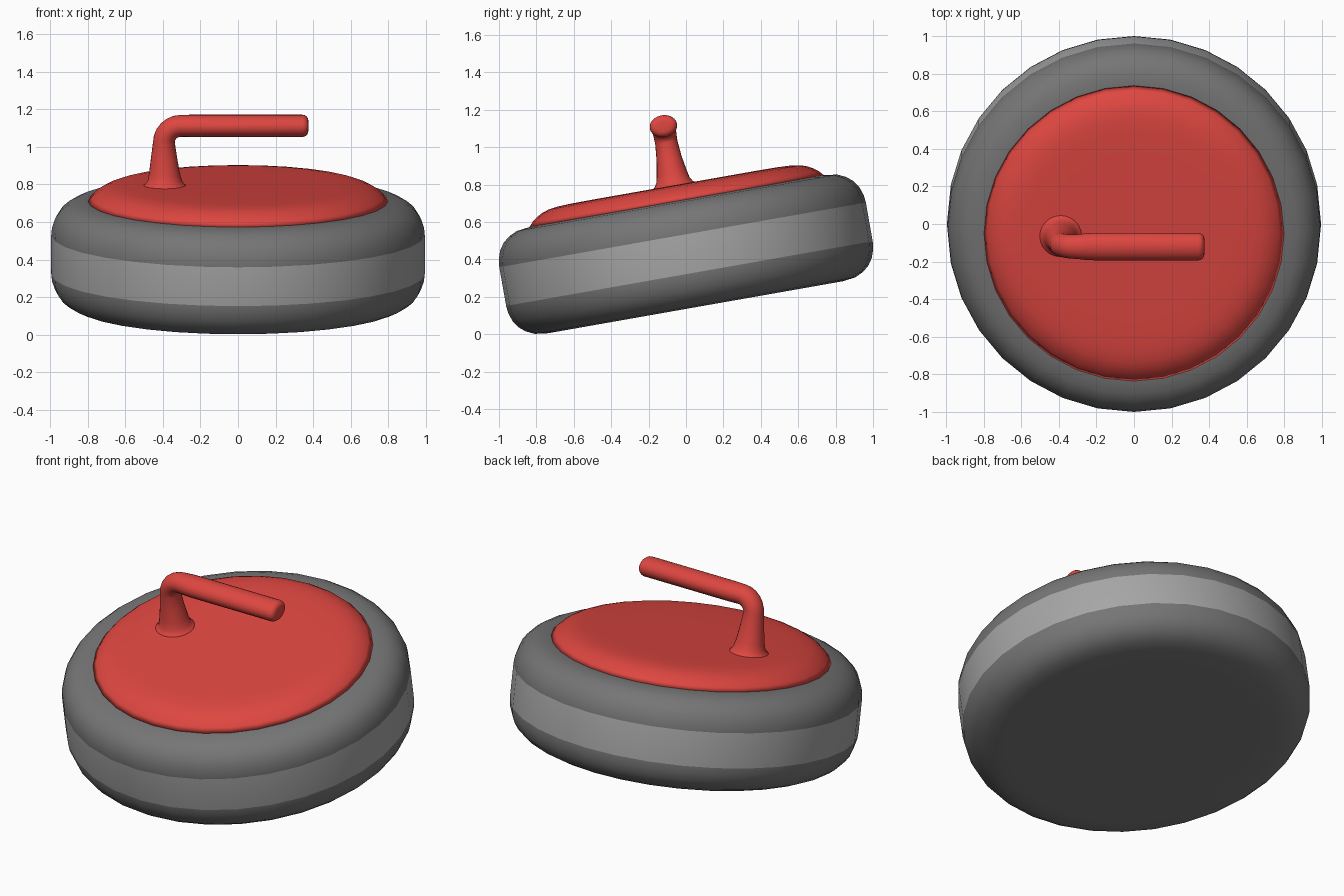
import bpy, bmesh, math
from mathutils import Vector, Matrix

if "Cube" in bpy.data.objects:
    bpy.data.objects.remove(bpy.data.objects["Cube"])

# whole model leans 10 degrees, lifted so its lowest edge touches the ground
TILT = Matrix.Translation((0, 0, 0.428)) @ Matrix.Rotation(math.radians(10), 4, 'X')


def material(name, rgb):
    m = bpy.data.materials.new(name)
    m.diffuse_color = (*rgb, 1)
    m.use_nodes = True
    m.node_tree.nodes["Principled BSDF"].inputs["Base Color"].default_value = m.diffuse_color
    return m


red = material("red", (0.73, 0.062, 0.052))
dark_grey = material("dark grey", (0.18, 0.18, 0.18))
light_grey = material("light grey", (0.38, 0.38, 0.38))


def loft(name, rings, mats, rule=None):
    """Skin a list of closed vertex rings and cap both ends."""
    bm = bmesh.new()
    loops = [[bm.verts.new(p) for p in ring] for ring in rings]
    for a, b in zip(loops, loops[1:]):
        for i in range(len(a)):
            j = (i + 1) % len(a)
            bm.faces.new((a[i], a[j], b[j], b[i]))
    bm.faces.new(loops[0][::-1])
    bm.faces.new(loops[-1])
    bmesh.ops.recalc_face_normals(bm, faces=bm.faces)
    for f in bm.faces:
        f.smooth = True
        if rule:
            f.material_index = rule(f.calc_center_median())
    bm.transform(TILT)
    me = bpy.data.meshes.new(name)
    bm.to_mesh(me)
    bm.free()
    for m in mats:
        me.materials.append(m)
    ob = bpy.data.objects.new(name, me)
    bpy.context.collection.objects.link(ob)
    return ob


def circle(r, z, n=32):
    return [(r * math.cos(2 * math.pi * i / n), r * math.sin(2 * math.pi * i / n), z)
            for i in range(n)]


# stone body: rounded disc with a pale belt round the middle
upper = [(0.995, 0.105), (0.991, 0.145), (0.975, 0.192), (0.95, 0.229),
         (0.915, 0.258), (0.87, 0.279), (0.80, 0.288)]
profile = [(0.7, -0.288)] + [(r, -z) for r, z in reversed(upper)] + upper
loft("stone_body", [circle(r, z) for r, z in profile], [dark_grey, light_grey],
     lambda c: 1 if abs(c.z) < 0.1 and math.hypot(c.x, c.y) > 0.5 else 0)

# coloured cap on top
cap = [(0.80, 0.287), (0.777, 0.313), (0.75, 0.334), (0.72, 0.350),
       (0.685, 0.362), (0.63, 0.370), (0.56, 0.373), (0.45, 0.374)]
loft("top_cap", [circle(r, z) for r, z in cap], [red])

# handle: flared post, bend, then a wide oval grip
# each section is x, z, lean angle, half thickness, half width
sections = [(-0.39, 0.366, 0, 0.125, 0.125), (-0.39, 0.378, 0, 0.105, 0.105),
            (-0.39, 0.40, 0, 0.091, 0.091), (-0.392, 0.44, 0, 0.082, 0.082),
            (-0.394, 0.52, 0, 0.070, 0.068)]
for k in range(7):
    a = math.radians(15 * k)
    sections.append((-0.305 - 0.09 * math.cos(a), 0.605 + 0.09 * math.sin(a),
                     a, 0.058, 0.060 + 0.001 * k))
q = math.pi / 2
sections += [(-0.25, 0.695, q, 0.059, 0.072), (-0.2, 0.695, q, 0.059, 0.074)]
for k in range(5):
    b = math.radians(22.5 * k)
    d = 0.032 * (1 - math.cos(b))
    sections.append((0.343 + 0.032 * math.sin(b), 0.695, q, 0.059 - d, 0.074 - d))


def oval(x, z, a, t, w, n=24):
    side = Vector((math.cos(a), 0, -math.sin(a)))
    centre = Vector((x, 0, z))
    return [centre + side * t * math.cos(2 * math.pi * i / n)
            + Vector((0, w * math.sin(2 * math.pi * i / n), 0)) for i in range(n)]


loft("handle", [oval(*s) for s in sections], [red])
